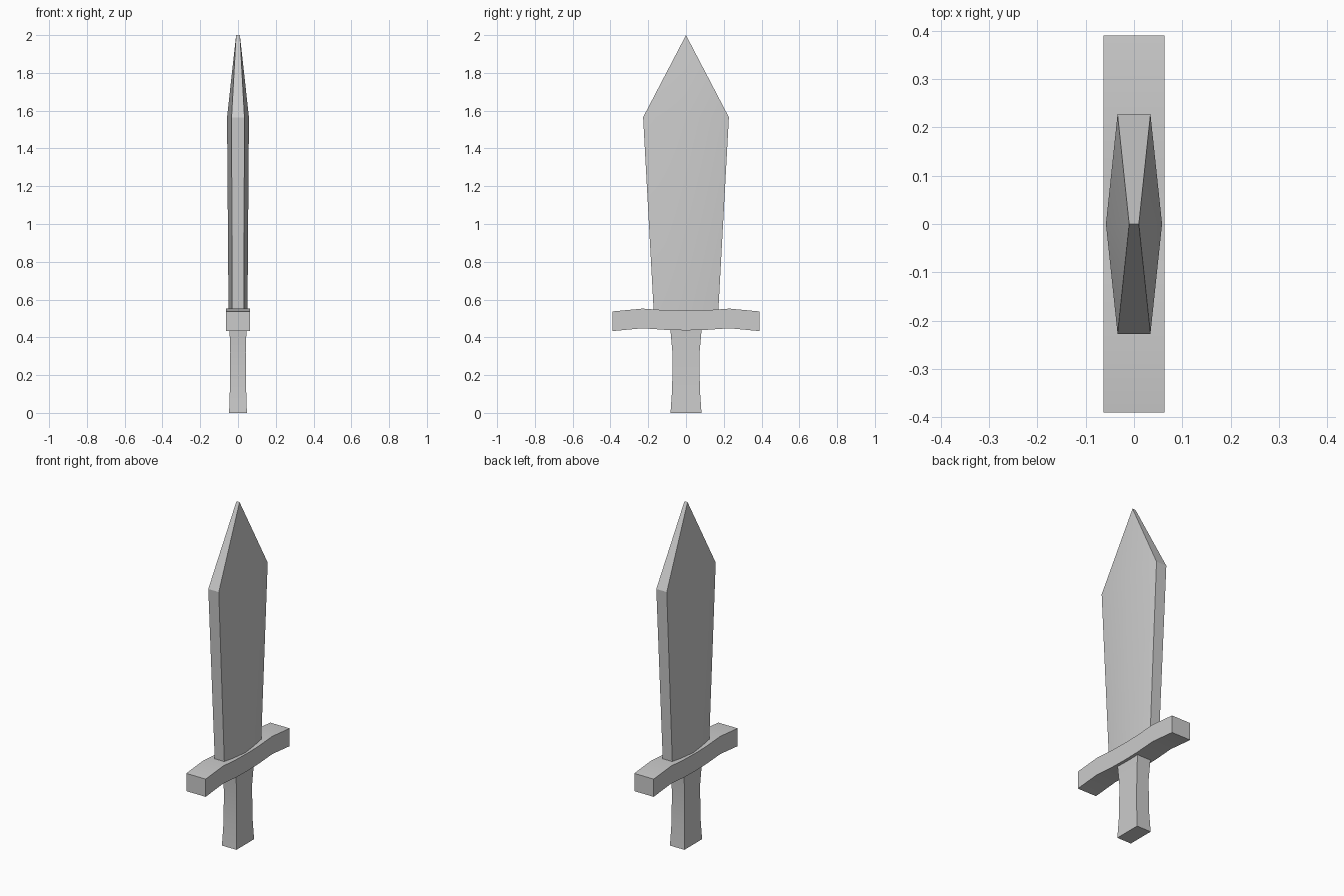
import bpy
import bmesh
from math import radians

if "Cube" in bpy.data.objects:
    bpy.data.objects.remove(bpy.data.objects["Cube"])


def loft(name, rings):
    """Skin a stack of equal-length rings and cap both ends."""
    bm = bmesh.new()
    loops = [[bm.verts.new(p) for p in ring] for ring in rings]
    n = len(loops[0])
    for a, b in zip(loops, loops[1:]):
        for i in range(n):
            j = (i + 1) % n
            bm.faces.new((a[i], a[j], b[j], b[i]))
    bm.faces.new(loops[0])
    bm.faces.new(loops[-1])
    bmesh.ops.remove_doubles(bm, verts=bm.verts, dist=1e-5)
    bmesh.ops.recalc_face_normals(bm, faces=bm.faces)
    mesh = bpy.data.meshes.new(name)
    bm.to_mesh(mesh)
    bm.free()
    obj = bpy.data.objects.new(name, mesh)
    bpy.context.collection.objects.link(obj)
    bpy.ops.object.select_all(action='DESELECT')
    obj.select_set(True)
    bpy.context.view_layer.objects.active = obj
    bpy.ops.object.shade_smooth_by_angle(angle=radians(30))
    return obj


def blade_ring(z, half_width, edge, ridge):
    w = half_width
    return [(edge, -w, z), (ridge, 0, z), (edge, w, z),
            (-edge, w, z), (-ridge, 0, z), (-edge, -w, z)]


def box_ring(z, x, y):
    return [(x, -y, z), (x, y, z), (-x, y, z), (-x, -y, z)]


# Blade: six-sided section with a soft centre ridge, tapering to a narrow tip
tip = blade_ring(2.0, 0, 0.01, 0.01)
loft("blade", [blade_ring(0.52, 0.17, 0.031, 0.05),
               blade_ring(1.565, 0.227, 0.034, 0.058), tip])

# Crossguard: square bar swept along y with raised shoulders
guard_path = [(0.39, 0.537), (0.23, 0.552), (0.1, 0.543)]
stations = [(-y, z) for y, z in guard_path] + [(0, 0.541)] + guard_path[::-1]
loft("crossguard", [[(-0.063, y, z - 0.104), (0.063, y, z - 0.104),
                     (0.063, y, z), (-0.063, y, z)] for y, z in stations])

# Grip: four-sided, slightly waisted
loft("grip", [box_ring(*s) for s in [(0, 0.047, 0.082), (0.13, 0.043, 0.073),
                                     (0.32, 0.041, 0.072), (0.445, 0.045, 0.083)]])
